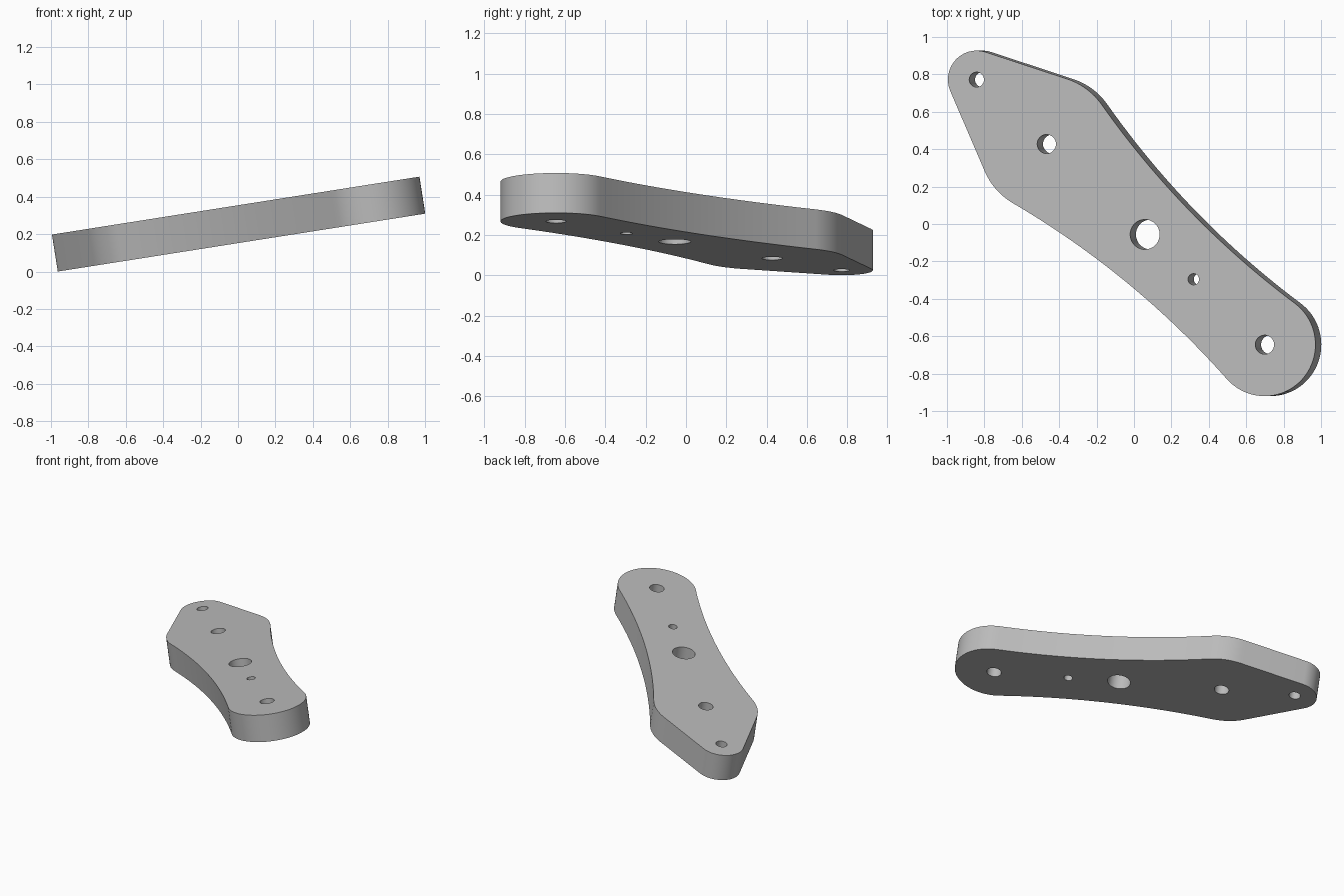
import bpy, bmesh
from math import pi, sin, cos, asin, sqrt, radians
from mathutils import Matrix, Vector

cube = bpy.data.objects.get("Cube")
if cube:
    bpy.data.objects.remove(cube, do_unlink=True)

THICK = 0.2
# Plate runs along local x, from the narrow tip to the wide round end
TIP_R, SHOULDER_R, END_R, WAIST_R = 0.155, 0.365, 0.275, 4.75
SHOULDER_X, END_X = 0.512, 2.107
HOLES = [(0, 0.04), (SHOULDER_X, 0.051), (1.231, 0.08), (1.587, 0.03), (END_X, 0.051)]


def arc(cx, cy, r, a0, a1, steps):
    return [Vector((cx + r * cos(a0 + (a1 - a0) * i / steps),
                    cy + r * sin(a0 + (a1 - a0) * i / steps), 0)) for i in range(steps + 1)]


# Upper half of the outline: tip, shoulder, concave waist and round end, all tangent
slope = asin((SHOULDER_R - TIP_R) / SHOULDER_X)
span = END_X - SHOULDER_X
ra, rb = WAIST_R + SHOULDER_R, WAIST_R + END_R
run = (span + (ra * ra - rb * rb) / span) / 2
height = sqrt(ra * ra - run * run)
lean_a, lean_b = asin(run / ra), asin((span - run) / rb)
half = arc(0, 0, TIP_R, pi, pi / 2 + slope, 12)
half += arc(SHOULDER_X, 0, SHOULDER_R, pi / 2 + slope, pi / 2 - lean_a, 12)
half += arc(SHOULDER_X + run, height, WAIST_R, -pi / 2 - lean_a, -pi / 2 + lean_b, 24)[1:]
half += arc(END_X, 0, END_R, pi / 2 + lean_b, 0, 20)[1:]
outline = half + [Vector((p.x, -p.y, 0)) for p in reversed(half[1:-1])]

# Flat face with holes, extruded to a solid plate
bm = bmesh.new()
loops = [outline] + [arc(x, 0, r, 0, 2 * pi, 32)[:-1] for x, r in HOLES]
for loop in loops:
    verts = [bm.verts.new(p) for p in loop]
    for i, v in enumerate(verts):
        bm.edges.new((v, verts[i - 1]))
bmesh.ops.triangle_fill(bm, edges=bm.edges[:], use_beauty=True, use_dissolve=False)
result = bmesh.ops.extrude_face_region(bm, geom=bm.faces[:])
moved = [g for g in result["geom"] if isinstance(g, bmesh.types.BMVert)]
bmesh.ops.translate(bm, verts=moved, vec=(0, 0, -THICK))
bmesh.ops.recalc_face_normals(bm, faces=bm.faces[:])

# Turn the plate diagonally and tilt it up towards +x
placing = (Matrix.Translation((0, 0, 0.355)) @ Matrix.Rotation(radians(-8.95), 4, "Y")
           @ Matrix.Translation((-0.852, 0.772, 0)) @ Matrix.Rotation(radians(-42.27), 4, "Z"))
bm.transform(placing)
low = min(v.co.z for v in bm.verts)
bmesh.ops.translate(bm, verts=bm.verts[:], vec=(0, 0, -low))

mesh = bpy.data.meshes.new("drilled_plate")
bm.to_mesh(mesh)
bm.free()
plate = bpy.data.objects.new("drilled_plate", mesh)
bpy.context.collection.objects.link(plate)

# Plain grey
grey = bpy.data.materials.new("plain_grey")
grey.use_nodes = True
grey.diffuse_color = (0.5, 0.5, 0.5, 1)
grey.node_tree.nodes["Principled BSDF"].inputs["Base Color"].default_value = (0.5, 0.5, 0.5, 1)
mesh.materials.append(grey)

bpy.context.view_layer.objects.active = plate
plate.select_set(True)
bpy.ops.object.shade_smooth_by_angle(angle=radians(30))
